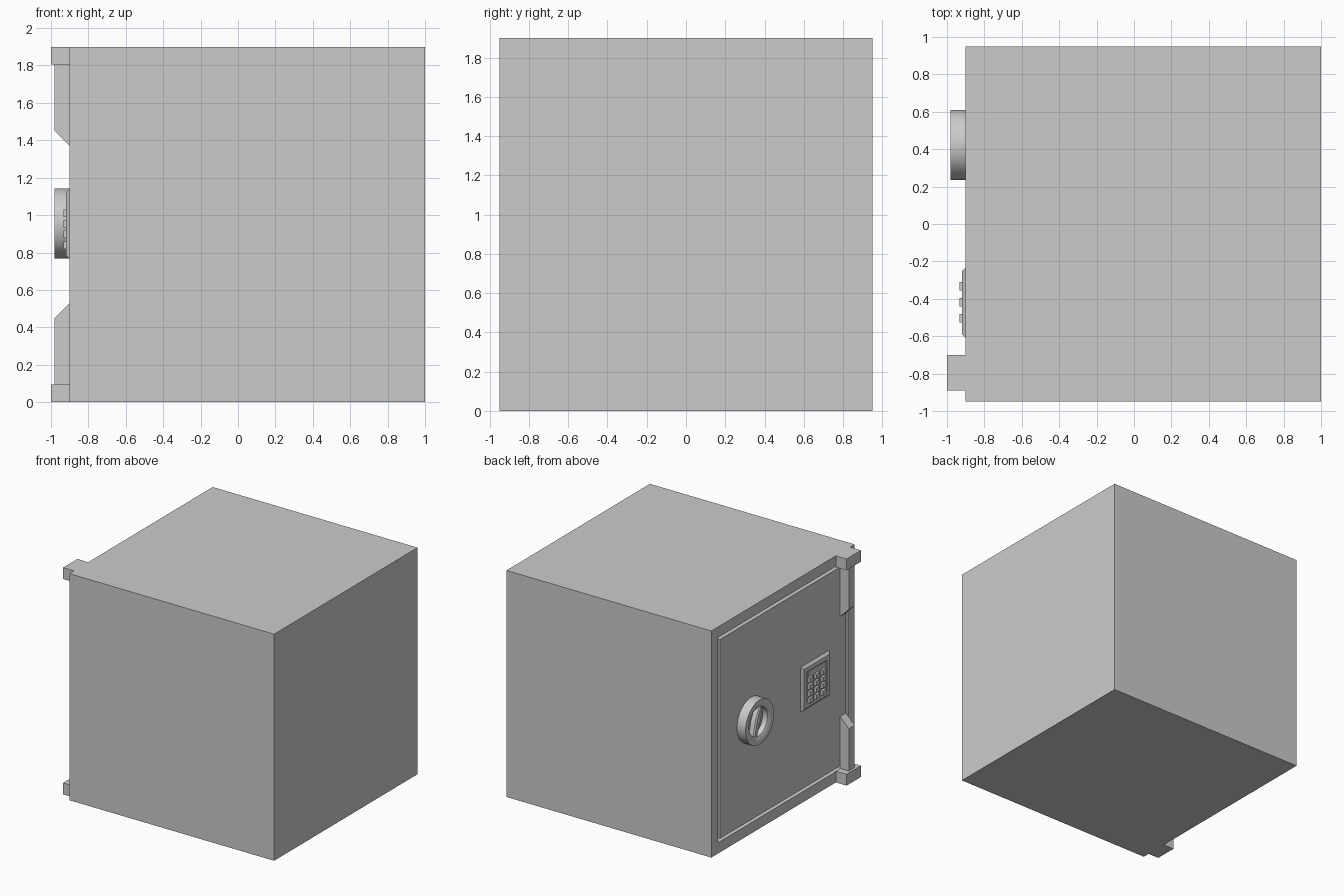
import bpy, bmesh
from math import cos, sin, pi, radians

if "Cube" in bpy.data.objects:
    bpy.data.objects.remove(bpy.data.objects["Cube"])

FRONT = -0.9   # plane of the door face, which looks toward -x


def finish(name, bm, smooth=False):
    bmesh.ops.recalc_face_normals(bm, faces=bm.faces)
    me = bpy.data.meshes.new(name)
    bm.to_mesh(me)
    bm.free()
    ob = bpy.data.objects.new(name, me)
    bpy.context.collection.objects.link(ob)
    if smooth:
        bpy.ops.object.select_all(action='DESELECT')
        ob.select_set(True)
        bpy.context.view_layer.objects.active = ob
        bpy.ops.object.shade_smooth_by_angle(angle=radians(35))
    return ob


def skin(name, rings, smooth=False):
    """Bridge successive closed rings of points and cap both ends."""
    bm = bmesh.new()
    loops = [[bm.verts.new(p) for p in ring] for ring in rings]
    n = len(loops[0])
    for a, b in zip(loops, loops[1:]):
        for i in range(n):
            j = (i + 1) % n
            bm.faces.new((a[i], a[j], b[j], b[i]))
    bm.faces.new(loops[0][::-1])
    bm.faces.new(loops[-1])
    return finish(name, bm, smooth)


def panel(name, y0, y1, z0, z1, steps):
    """Stepped rectangular block; steps are (inset, x) from back to front."""
    return skin(name, [[(x, y0 + d, z0 + d), (x, y1 - d, z0 + d),
                        (x, y1 - d, z1 - d), (x, y0 + d, z1 - d)]
                       for d, x in steps])


# Body with a recessed door opening
panel("safe_body", -0.95, 0.95, 0, 1.9,
      [(0, 1.0), (0, FRONT), (0.09, FRONT), (0.09, FRONT + 0.05)])

# Door, flush with the frame and separated by a thin groove
panel("door", -0.835, 0.835, 0.115, 1.785,
      [(0, FRONT + 0.05), (0, FRONT)])

# Hinge blocks at the corners and chamfered hinge arms, mirrored in height
for label, flip in (("lower", False), ("upper", True)):
    def h(z):
        return 1.9 - z if flip else z
    lo, hi = sorted((h(0), h(0.095)))
    panel(label + "_hinge_block", -0.89, -0.70, lo, hi, [(0, FRONT), (0, -1.0)])
    profile = [(FRONT, 0.095), (-0.98, 0.095), (-0.98, 0.45), (FRONT, 0.53)]
    skin(label + "_hinge_arm",
         [[(x, y, h(z)) for x, z in profile] for y in (-0.835, -0.757)])

# Keypad plate with sloped rim and a shallow recessed field
panel("keypad_plate", -0.61, -0.232, 0.767, 1.143,
      [(0, FRONT), (0.02, -0.92), (0.055, -0.92), (0.06, -0.912)])

# Keypad display
panel("keypad_display", -0.535, -0.305, 1.045, 1.08,
      [(0, -0.91), (0, -0.916)])

# Keypad buttons, three columns by four rows
for row in range(4):
    for col in range(3):
        y, z = -0.333 - col * 0.085, 1.011 - row * 0.057
        panel(f"keypad_button_{row}_{col}", y - 0.023, y + 0.023,
              z - 0.02, z + 0.02, [(0, -0.91), (0, -0.934)])

# Round dial: lathed cup with a recessed centre
CY, CZ, SEG = 0.422, 0.955, 48
cup = [(0.188, 0), (0.188, 0.08), (0.178, 0.08), (0.135, 0.074),
       (0.122, 0.066), (0.116, 0.025)]
skin("dial", [[(FRONT - d, CY + r * cos(2 * pi * i / SEG), CZ + r * sin(2 * pi * i / SEG))
               for i in range(SEG)] for r, d in cup], smooth=True)

# Dial grip: tilted bar, wider in the middle, crossing the cup
tilt = radians(20)
outline = [(-0.026, -0.12), (0.026, -0.12), (0.034, -0.05), (0.042, 0), (0.034, 0.05),
           (0.026, 0.12), (-0.026, 0.12), (-0.034, 0.05), (-0.042, 0), (-0.034, -0.05)]


def grip_ring(scale, depth):
    return [(FRONT - depth,
             CY + scale * u * cos(tilt) - v * sin(tilt),
             CZ + scale * u * sin(tilt) + v * cos(tilt)) for u, v in outline]


skin("dial_grip", [grip_ring(1.0, 0.02), grip_ring(0.85, 0.06), grip_ring(0.55, 0.07)],
     smooth=True)
